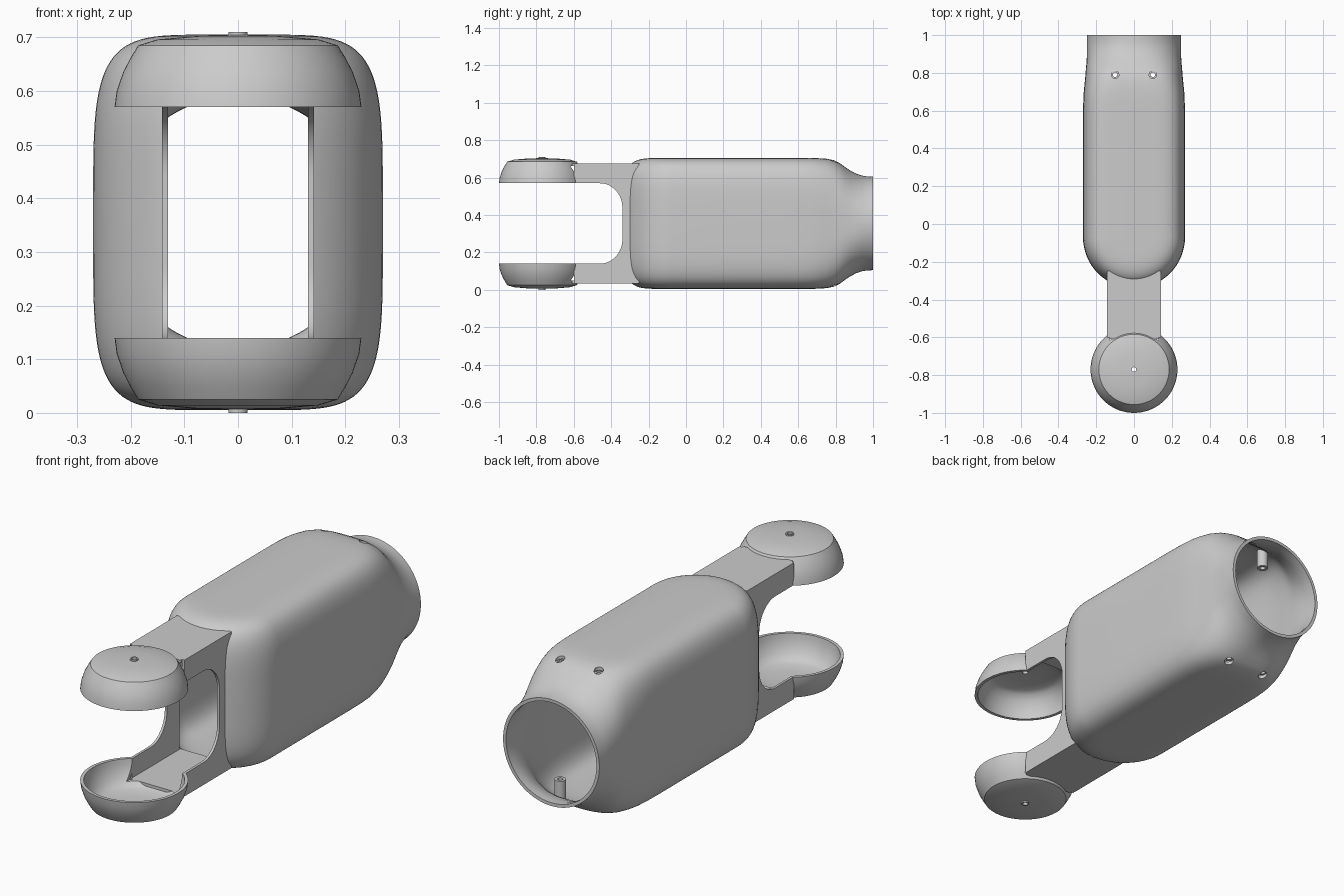
import bpy, bmesh, math
from mathutils import Matrix, Vector

if "Cube" in bpy.data.objects:
    bpy.data.objects.remove(bpy.data.objects["Cube"])

MID = 0.355        # height of the seam; everything is mirrored about it
CUP_Y = -0.77


def mesh_object(name, bm):
    me = bpy.data.meshes.new(name)
    bm.to_mesh(me)
    bm.free()
    ob = bpy.data.objects.new(name, me)
    bpy.context.collection.objects.link(ob)
    return ob


def box(bm, x0, x1, y0, y1, z0, z1):
    m = Matrix.Translation(((x0 + x1) / 2, (y0 + y1) / 2, (z0 + z1) / 2)) \
        @ Matrix.Diagonal((x1 - x0, y1 - y0, z1 - z0, 1))
    bmesh.ops.create_cube(bm, size=1, matrix=m)


def revolve(bm, profile, x, y, steps):
    # closed (r, z) profile turned about a vertical axis
    rings = []
    for i in range(steps):
        a = 2 * math.pi * i / steps
        rings.append([bm.verts.new((x + r * math.cos(a), y + r * math.sin(a), z)) for r, z in profile])
    n = len(profile)
    for i in range(steps):
        a, b = rings[i], rings[(i + 1) % steps]
        for j in range(n):
            k = (j + 1) % n
            bm.faces.new((a[j], b[j], b[k], a[k]))
    bmesh.ops.recalc_face_normals(bm, faces=bm.faces)


def finish(part, ob, cutters=()):
    # cut, bake the modifiers, then add the mirrored lower part
    for c in cutters:
        c.hide_render = True
        mod = ob.modifiers.new("cut", 'BOOLEAN')
        mod.operation, mod.solver, mod.object = 'DIFFERENCE', 'EXACT', c
    bpy.context.view_layer.update()
    dg = bpy.context.evaluated_depsgraph_get()
    me = bpy.data.meshes.new_from_object(ob.evaluated_get(dg))
    ob.modifiers.clear()
    ob.data = me
    for c in cutters:
        bpy.data.objects.remove(c)
    low = me.copy()
    low.transform(Matrix.Scale(-1, 4, (0, 0, 1)))
    low.flip_normals()
    lower = bpy.data.objects.new("lower_" + part, low)
    bpy.context.collection.objects.link(lower)
    for o in (ob, lower):
        o.location.z = MID


# Body shell: superellipse section, revolved at the front, blending to a round neck
def section(w, h, b, steps=56):
    pts = []
    for i in range(steps + 1):
        t = math.pi * i / steps
        c, s = math.cos(t), max(0, math.sin(t))
        pts.append((math.copysign(w * abs(c) ** (2 / (2 + 3.5 * b)), c),
                    h * s ** (2 / (2 + 2.5 * b)) if 0 < i < steps else 0))
    return pts


stations = [(-0.07, .27, .35, 1), (.25, .27, .35, 1), (.5, .27, .35, 1), (.6, .27, .35, .97),
            (.66, .268, .35, .9), (.70, .266, .349, .8), (.75, .261, .346, .65),
            (.79, .257, .338, .5), (.82, .255, .324, .4), (.85, .252, .302, .3),
            (.88, .25, .282, .18), (.91, .25, .266, .1), (.94, .25, .256, .04),
            (.97, .25, .251, 0), (1, .25, .25, 0)]
bm = bmesh.new()
rings = []
for i in range(16):
    p = math.pi / 2 * (1 - i / 16)
    rings.append([bm.verts.new((x * math.cos(p), -0.07 - abs(x) * math.sin(p), z))
                  for x, z in section(.27, .35, 1)])
for y, w, h, b in stations:
    rings.append([bm.verts.new((x, y, z)) for x, z in section(w, h, b)])
for a, b in zip(rings, rings[1:]):
    for j in range(len(a) - 1):
        bm.faces.new((a[j], a[j + 1], b[j + 1], b[j]))
bmesh.ops.remove_doubles(bm, verts=bm.verts, dist=1e-4)
bmesh.ops.recalc_face_normals(bm, faces=bm.faces)
if max(bm.faces, key=lambda f: f.calc_center_median().z).normal.z < 0:
    bmesh.ops.reverse_faces(bm, faces=bm.faces)
shell = mesh_object("upper_shell", bm)
sol = shell.modifiers.new("wall", 'SOLIDIFY')
sol.thickness, sol.offset = 0.015, -1

# Cutters: front opening and screw holes
bm = bmesh.new()
box(bm, -.13, .13, -.5, -.15, -.1, .306)
opening = mesh_object("opening_cutter", bm)
bm = bmesh.new()
for sx in (-1, 1):
    bmesh.ops.create_cone(bm, cap_ends=True, segments=24, radius1=.02, radius2=.02, depth=.3,
                          matrix=Matrix.Translation((sx * .1, .79, .35)))
holes = mesh_object("screw_cutter", bm)
finish("shell", shell, (opening, holes))

# Fork arm: two side walls with a rounded U cut, and a cover plate
side = [(-.6, .32), (-.25, .32), (-.25, 0), (-.34, 0), (-.34, .085)]
for i in range(1, 11):
    a = math.pi / 2 * i / 10
    side.append((-.46 + .12 * math.cos(a), .085 + .13 * math.sin(a)))
side.append((-.6, .215))
bm = bmesh.new()
for x in (-.142, .13):
    f = bm.faces.new([bm.verts.new((x, y, z)) for y, z in side])
    new = bmesh.ops.extrude_face_region(bm, geom=[f])['geom']
    bmesh.ops.translate(bm, vec=Vector((.012, 0, 0)),
                        verts=[v for v in new if isinstance(v, bmesh.types.BMVert)])
bmesh.ops.recalc_face_normals(bm, faces=bm.faces)
box(bm, -.13, .13, -.61, -.24, .306, .32)
finish("arm", mesh_object("upper_arm", bm))

# Round joint cup, notched where the arm channel enters
cup_profile = [(.23, .215), (.226, .245), (.214, .28), (.2, .307), (.186, .33), (.15, .341),
               (.08, .347), (.018, .349), (.018, .355), (.012, .355), (.012, .335), (.08, .333),
               (.15, .328), (.172, .318), (.19, .295), (.203, .27), (.212, .24), (.215, .215)]
bm = bmesh.new()
revolve(bm, cup_profile, 0, CUP_Y, 72)
cup = mesh_object("upper_joint_cup", bm)
bm = bmesh.new()
box(bm, -.13, .13, -.66, -.45, .15, .306)
finish("joint_cup", cup, (mesh_object("notch_cutter", bm),))

# Screw posts inside the neck
bm = bmesh.new()
for sx in (-1, 1):
    revolve(bm, [(.025, .23), (.025, .318), (.012, .318), (.012, .23)], sx * .1, .79, 24)
finish("screw_posts", mesh_object("upper_screw_posts", bm))

# Smooth shading with sharp creases
bpy.ops.object.select_all(action='DESELECT')
for o in bpy.context.scene.objects:
    o.select_set(True)
    bpy.context.view_layer.objects.active = o
bpy.ops.object.shade_smooth_by_angle(angle=math.radians(30))
